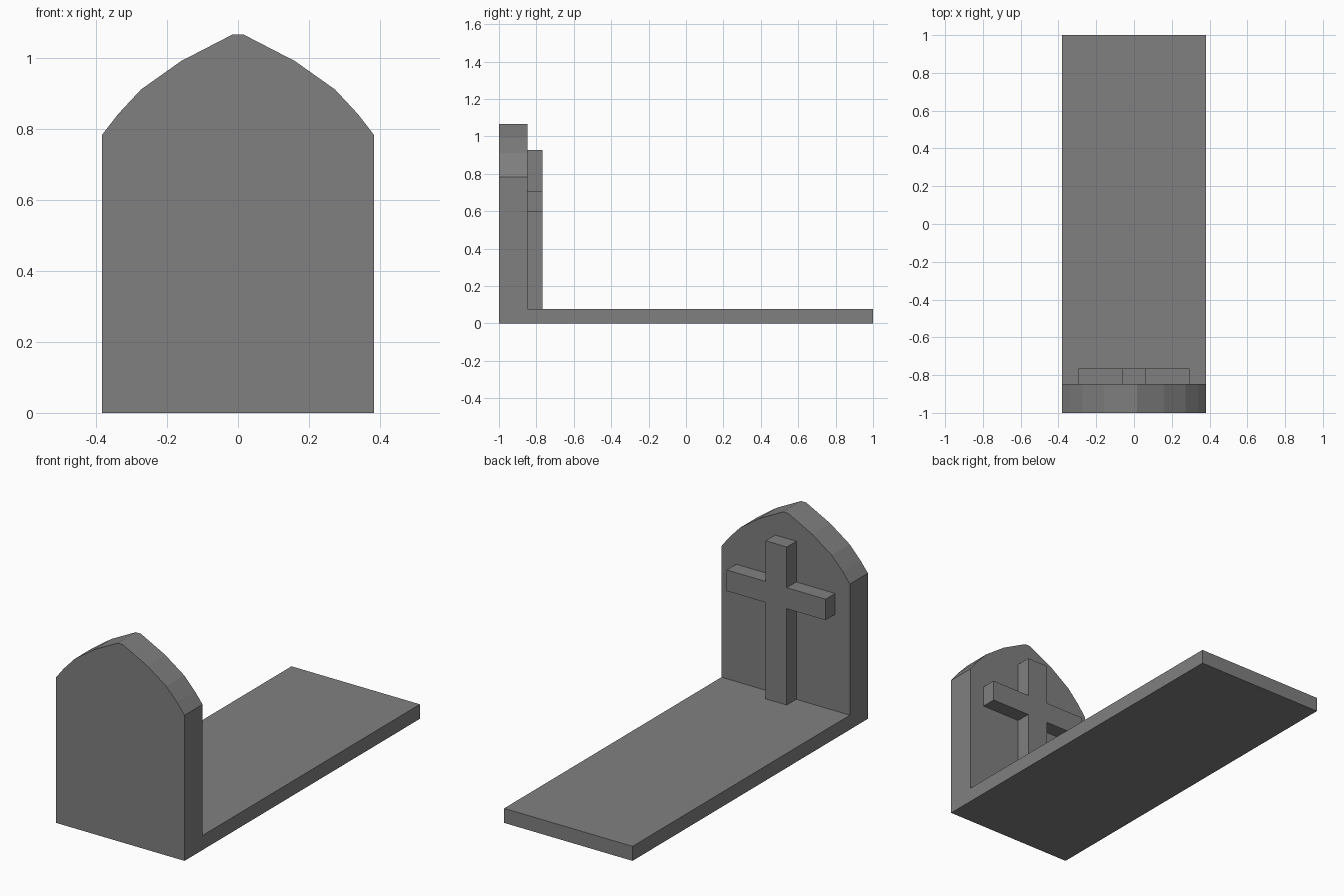
import bpy, bmesh
from mathutils import Vector

if "Cube" in bpy.data.objects:
    bpy.data.objects.remove(bpy.data.objects["Cube"])

stone = bpy.data.materials.new("grey_stone")
stone.diffuse_color = (0.216, 0.216, 0.216, 1)
stone.use_nodes = True
stone.node_tree.nodes["Principled BSDF"].inputs["Base Color"].default_value = stone.diffuse_color


def finish(name, bm):
    bmesh.ops.recalc_face_normals(bm, faces=bm.faces[:])
    mesh = bpy.data.meshes.new(name)
    bm.to_mesh(mesh)
    bm.free()
    mesh.materials.append(stone)
    obj = bpy.data.objects.new(name, mesh)
    bpy.context.collection.objects.link(obj)
    return obj


def mirrored(half):
    """Close a right-hand (x, z) outline with its mirror image."""
    return half + [(-x, z) for x, z in reversed(half)]


def extrude(bm, face, y):
    """Push a face along y by the given distance."""
    geom = bmesh.ops.extrude_face_region(bm, geom=[face])["geom"]
    verts = [g for g in geom if isinstance(g, bmesh.types.BMVert)]
    bmesh.ops.translate(bm, vec=Vector((0, y, 0)), verts=verts)
    return [g for g in geom if isinstance(g, bmesh.types.BMFace)][0]


def add_face(bm, outline, y):
    return bm.faces.new([bm.verts.new((x, y, z)) for x, z in outline])


W, SLAB_TOP, STONE_BACK = 0.382, 0.078, -0.847

# Arched headstone with the grave slab drawn out of its foot, as one solid
bm = bmesh.new()
arch = mirrored([(W, 0), (W, SLAB_TOP), (W, 0.783), (0.338, 0.84),
                 (0.273, 0.91), (0.16, 0.99), (0.015, 1.065)])
front = add_face(bm, arch, -1)
back = extrude(bm, front, STONE_BACK + 1)
if not any(f.is_valid and all(abs(v.co.y + 1) < 1e-5 for v in f.verts) for f in bm.faces):
    bm.faces.new([v for v in bm.verts if abs(v.co.y + 1) < 1e-5])
ledge = [v for v in back.verts if abs(v.co.z - SLAB_TOP) < 1e-5]
bmesh.utils.face_split(back, ledge[0], ledge[1])
foot = next(f for f in bm.faces if all(
    abs(v.co.y - STONE_BACK) < 1e-5 and v.co.z < SLAB_TOP + 1e-5 for v in f.verts))
extrude(bm, foot, 1 - STONE_BACK)
# remove the leftover inner wall between headstone and slab
inner = [f for f in bm.faces if all(
    abs(v.co.y - STONE_BACK) < 1e-5 and v.co.z < SLAB_TOP + 1e-5 for v in f.verts)]
bmesh.ops.delete(bm, geom=inner, context='FACES_ONLY')
# merge the flat side and bottom faces
bmesh.ops.dissolve_limit(bm, angle_limit=0.01, verts=bm.verts[:], edges=bm.edges[:])
finish("headstone_and_slab", bm)

# Raised cross standing on the slab against the headstone
bm = bmesh.new()
cross = mirrored([(0.063, SLAB_TOP), (0.063, 0.596), (0.294, 0.596),
                  (0.294, 0.709), (0.063, 0.709), (0.063, 0.928)])
front = add_face(bm, cross, STONE_BACK)
extrude(bm, front, 0.081)
if not any(all(abs(v.co.y - STONE_BACK) < 1e-5 for v in f.verts) for f in bm.faces):
    bm.faces.new([v for v in bm.verts if abs(v.co.y - STONE_BACK) < 1e-5])
finish("cross", bm)
